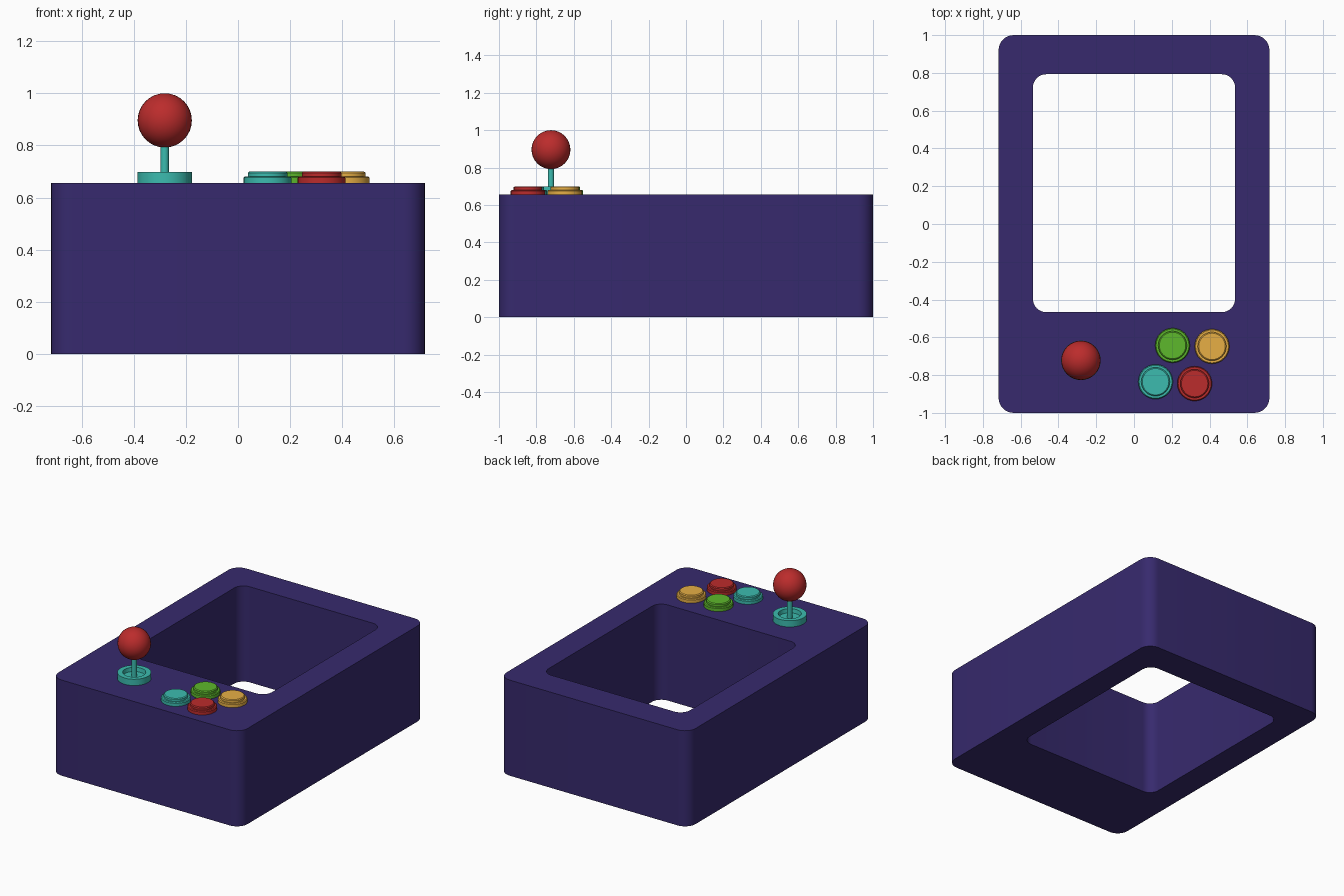
import bpy, bmesh
from math import sin, cos, pi, radians

if "Cube" in bpy.data.objects:
    bpy.data.objects.remove(bpy.data.objects["Cube"])

TOP = 0.655


def material(name, rgb):
    m = bpy.data.materials.new(name)
    m.diffuse_color = (*rgb, 1)
    m.use_nodes = True
    m.node_tree.nodes["Principled BSDF"].inputs["Base Color"].default_value = m.diffuse_color
    return m


PURPLE = material("purple", (0.038, 0.023, 0.155))
RED = material("red", (0.50, 0.025, 0.025))
TEAL = material("teal", (0.045, 0.50, 0.43))
GREEN = material("green", (0.11, 0.48, 0.025))
YELLOW = material("yellow", (0.80, 0.43, 0.06))


def finish(bm, name, mat, loc=(0, 0, 0)):
    bmesh.ops.recalc_face_normals(bm, faces=bm.faces)
    mesh = bpy.data.meshes.new(name)
    bm.to_mesh(mesh)
    bm.free()
    ob = bpy.data.objects.new(name, mesh)
    ob.location = loc
    bpy.context.collection.objects.link(ob)
    mesh.materials.append(mat)
    bpy.ops.object.select_all(action='DESELECT')
    ob.select_set(True)
    bpy.context.view_layer.objects.active = ob
    bpy.ops.object.shade_smooth_by_angle(angle=radians(35))
    return ob


def lathe(name, profile, mat, loc, segs=32):
    """Spin an (r, z) profile around z; r = 0 makes a pole."""
    bm = bmesh.new()
    rings = []
    for r, z in profile:
        n = segs if r else 1
        rings.append([bm.verts.new((r * cos(2 * pi * i / segs), r * sin(2 * pi * i / segs), z))
                      for i in range(n)])
    for a, b in zip(rings, rings[1:]):
        for i in range(segs):
            j = (i + 1) % segs
            quad = [a[i % len(a)], a[j % len(a)], b[j % len(b)], b[i % len(b)]]
            bm.faces.new(list(dict.fromkeys(quad)))
    return finish(bm, name, mat, loc)


def rounded_rect(x0, x1, y0, y1, r, n=8):
    corners = [(x1 - r, y1 - r), (x0 + r, y1 - r), (x0 + r, y0 + r), (x1 - r, y0 + r)]
    return [(cx + r * cos(pi / 2 * (q + k / n)), cy + r * sin(pi / 2 * (q + k / n)))
            for q, (cx, cy) in enumerate(corners) for k in range(n + 1)]


# Cabinet: rounded frame with a window straight through it
bm = bmesh.new()
outer = rounded_rect(-0.717, 0.717, -1, 1, 0.08)
inner = rounded_rect(-0.535, 0.535, -0.467, 0.793, 0.07)
loops = [[bm.verts.new((x, y, z)) for x, y in pts]
         for pts, z in ((outer, 0), (outer, TOP), (inner, TOP), (inner, 0))]
for a, b in zip(loops, loops[1:] + loops[:1]):
    for i in range(len(a)):
        j = (i + 1) % len(a)
        bm.faces.new((a[i], a[j], b[j], b[i]))
finish(bm, "cabinet", PURPLE)

# Joystick: dished base, thin stick, ball
JOY = (-0.281, -0.722)
lathe("joystick_base", [(0, 0), (0.105, 0), (0.105, 0.043), (0.072, 0.043),
                        (0.068, 0.016), (0, 0.016)], TEAL, (*JOY, TOP))
lathe("joystick_stick", [(0, 0.01), (0.0165, 0.01), (0.0165, 0.16), (0, 0.16)],
      TEAL, (*JOY, TOP), 12)
bm = bmesh.new()
bmesh.ops.create_uvsphere(bm, u_segments=32, v_segments=16, radius=0.104)
finish(bm, "joystick_ball", RED, (*JOY, 0.896))

# Buttons: collar with a raised, bevelled plunger
BUTTON = [(0, 0), (0.092, 0), (0.092, 0.021), (0.087, 0.026), (0.076, 0.026),
          (0.076, 0.040), (0.070, 0.045), (0, 0.045)]
for name, x, y, mat in (("green", 0.204, -0.643, GREEN), ("yellow", 0.413, -0.648, YELLOW),
                        ("teal", 0.114, -0.835, TEAL), ("red", 0.321, -0.845, RED)):
    lathe(name + "_button", BUTTON, mat, (x, y, TOP))
